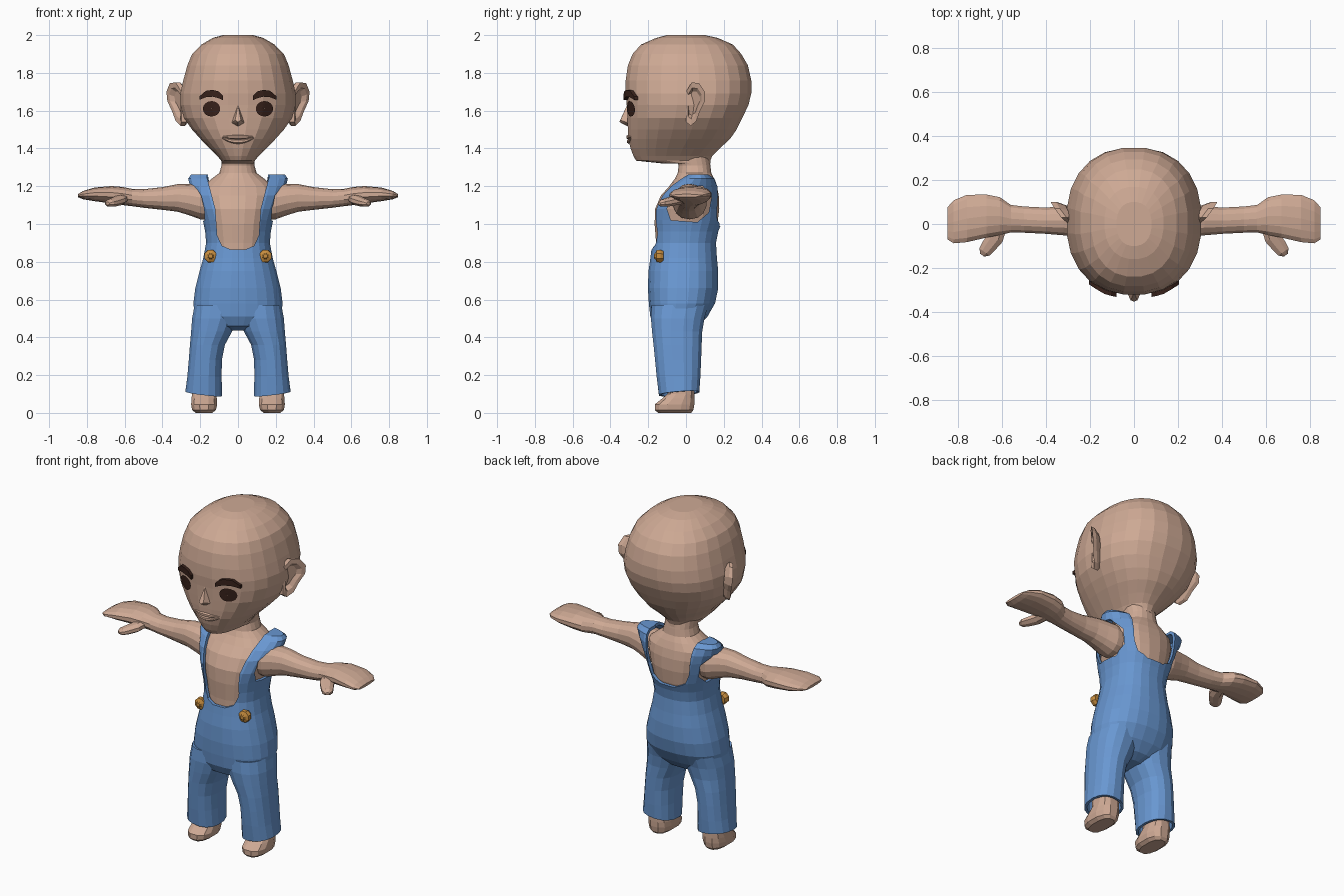
import bpy, bmesh, math
from mathutils import Vector
from mathutils.bvhtree import BVHTree

if "Cube" in bpy.data.objects:
    bpy.data.objects.remove(bpy.data.objects["Cube"])


def material(name, rgb):
    m = bpy.data.materials.new(name)
    m.diffuse_color = (*rgb, 1)
    m.use_nodes = True
    m.node_tree.nodes["Principled BSDF"].inputs["Base Color"].default_value = m.diffuse_color
    return m


SKIN = material("skin", (0.62, 0.40, 0.30))
DENIM = material("blue_denim", (0.14, 0.31, 0.64))
GOLD = material("gold", (0.58, 0.27, 0.05))
DARK = material("dark_brown", (0.04, 0.016, 0.011))


def finish(name, bm, mat):
    bmesh.ops.recalc_face_normals(bm, faces=bm.faces[:])
    me = bpy.data.meshes.new(name)
    bm.to_mesh(me)
    bm.free()
    ob = bpy.data.objects.new(name, me)
    bpy.context.collection.objects.link(ob)
    if mat:
        me.materials.append(mat)
    return ob


def ring(c, u, v, n=20, e=2.2):
    """Superellipse ring round c spanned by the half-axes u and v."""
    c, u, v = Vector(c), Vector(u), Vector(v)
    pts = []
    for i in range(n):
        a = 2 * math.pi * (i + 0.5) / n
        p, q = math.cos(a), math.sin(a)
        pts.append(c + u * math.copysign(abs(p) ** (2 / e), p)
                   + v * math.copysign(abs(q) ** (2 / e), q))
    return pts


def level(z, x0, x1, y0, y1, n=20, e=2.3):
    return ring(((x0 + x1) / 2, (y0 + y1) / 2, z),
                ((x1 - x0) / 2, 0, 0), (0, (y1 - y0) / 2, 0), n, e)


def loft(name, rings, mat, caps=True):
    bm = bmesh.new()
    rows = [[bm.verts.new(p) for p in r] for r in rings]
    for a, b in zip(rows, rows[1:]):
        for i in range(len(a)):
            j = (i + 1) % len(a)
            bm.faces.new((a[i], a[j], b[j], b[i]))
    if caps:
        bm.faces.new(rows[0])
        bm.faces.new(rows[-1])
    return finish(name, bm, mat)


def hull(name, pts, mat):
    bm = bmesh.new()
    for p in pts:
        bm.verts.new(p)
    bmesh.ops.convex_hull(bm, input=bm.verts[:])
    return finish(name, bm, mat)


def apply_mods(ob):
    dg = bpy.context.evaluated_depsgraph_get()
    me = bpy.data.meshes.new_from_object(ob.evaluated_get(dg))
    ob.modifiers.clear()
    ob.data = me


def solidify(ob, t, offset=-1):
    m = ob.modifiers.new("thickness", "SOLIDIFY")
    m.thickness, m.offset = t, offset
    apply_mods(ob)


def cut(ob, start, end):
    """Subtract the prism between two matching outlines."""
    cutter = loft("cutter", [start, end], None)
    m = ob.modifiers.new("cut", "BOOLEAN")
    m.operation, m.solver, m.object = "DIFFERENCE", "EXACT", cutter
    apply_mods(ob)
    bpy.data.objects.remove(cutter)


# Head: z, half width, front, back
head = loft("head", [level(z, -r, r, a, b, 24, 2.3) for z, r, a, b in [
    (1.32, .085, -.12, .13), (1.335, .09, -.265, .13), (1.36, .11, -.28, .14),
    (1.40, .15, -.295, .18), (1.45, .20, -.307, .235), (1.50, .245, -.31, .27),
    (1.56, .288, -.312, .30), (1.63, .308, -.316, .333), (1.69, .308, -.322, .348),
    (1.76, .292, -.322, .348), (1.84, .27, -.31, .33), (1.90, .245, -.285, .295),
    (1.95, .195, -.24, .25), (1.985, .135, -.16, .17), (2.0, .08, -.10, .10)]], SKIN)
tree = BVHTree.FromPolygons([v.co for v in head.data.vertices],
                            [p.vertices[:] for p in head.data.polygons])


def on_face(x, z, off):
    """Point on the front of the head, lifted off by a little."""
    hit = tree.ray_cast(Vector((x, -1, z)), Vector((0, 1, 0)))[0]
    return hit - Vector((0, off, 0))


# Neck and torso
loft("neck_and_torso", [level(z, -r, r, a, b) for z, r, a, b in [
    (.82, .145, -.16, .145), (.90, .15, -.16, .14), (1.0, .165, -.168, .168),
    (1.08, .185, -.165, .178), (1.15, .20, -.135, .175), (1.20, .19, -.09, .165),
    (1.24, .14, -.06, .15), (1.27, .10, -.045, .135), (1.31, .088, -.04, .13),
    (1.37, .09, -.06, .12)]], SKIN)

# Overalls: hollow shell, then neckline, back opening and armholes
shell = loft("overalls_body", [level(z, -r, r, a, b, 24) for z, r, a, b in [
    (.435, .06, -.10, .02), (.46, .16, -.165, .07), (.51, .23, -.19, .115),
    (.58, .238, -.198, .155), (.66, .228, -.203, .172), (.75, .205, -.20, .172),
    (.82, .185, -.19, .165), (.90, .17, -.18, .16), (.96, .175, -.183, .172),
    (1.02, .187, -.192, .195), (1.08, .207, -.185, .20), (1.15, .235, -.15, .197),
    (1.20, .255, -.10, .187), (1.24, .266, -.04, .165), (1.262, .25, 0, .13)]], DENIM)
solidify(shell, .018)
front_u = [(.165, 1.3), (.165, 1.25), (.12, 1.08), (.11, .94), (.085, .885), (.04, .865)]
back_u = [(.165, 1.3), (.15, 1.2), (.135, 1.08), (.11, 1.02), (.05, .99)]
for half, y0, y1 in ((front_u, -.5, .06), (back_u, .055, .5)):
    outline = half + [(-x, z) for x, z in reversed(half)]
    cut(shell, [(x, y0, z) for x, z in outline], [(x, y1, z) for x, z in outline])
armhole = [(-.10, 1.08), (-.08, 1.02), (.06, 1.01), (.12, 1.06),
           (.135, 1.14), (.09, 1.2), (-.02, 1.205), (-.085, 1.15)]
for s in (1, -1):
    cut(shell, [(s * .1, y, z) for y, z in armhole], [(s * .5, y, z) for y, z in armhole])

# Nose
hull("nose", [(0, -.312, 1.63), (.035, -.305, 1.535), (-.035, -.305, 1.535),
              (.015, -.347, 1.55), (-.015, -.347, 1.55), (0, -.353, 1.54),
              (0, -.305, 1.515)], SKIN)

# Lips: two tapering tubes
for name, z0, bend, r in (("upper_lip", 1.46, .25, .012), ("lower_lip", 1.437, 2.6, .013)):
    rows = []
    for i in range(9):
        x = -.085 + .17 * i / 8
        k = max(.15, 1 - (x / .09) ** 2)
        rows.append(ring(on_face(x, z0 + bend * x * x, 0), (0, r * k, 0), (0, 0, r * k), 6, 2))
    loft(name, rows, SKIN)

for s, side in ((1, "left"), (-1, "right")):
    # Trouser leg: z, inner, outer, front, back
    rows = [level(z, s * a, s * b, f, k, 16) for z, a, b, f, k in [
        (.105, .083, .28, -.145, .072), (.19, .085, .27, -.157, .078),
        (.28, .084, .262, -.166, .082), (.36, .068, .256, -.174, .085),
        (.43, .03, .25, -.182, .088), (.50, .0, .245, -.188, .10),
        (.57, .0, .232, -.185, .12)]]
    for p in rows[0]:
        p.z += .12 * (abs(p.x) - .18) + .08 * p.y
    solidify(loft(side + "_trouser_leg", rows, DENIM, False), .015)

    # Foot
    loft(side + "_foot", [level(z, s * a, s * b, f, k, 12, 2.5) for z, a, b, f, k in [
        (0, .135, .225, -.15, .03), (.015, .115, .245, -.168, .042),
        (.045, .108, .25, -.168, .047), (.075, .11, .248, -.13, .047),
        (.10, .115, .245, -.10, .046), (.2, .115, .24, -.10, .045)]], SKIN)

    # Arm and mitten hand: x, y centre, y radius, z centre, z radius
    loft(side + "_arm", [ring((s * x, y, z), (0, ry, 0), (0, 0, rz), 14)
                         for x, y, ry, z, rz in [
        (.12, .02, .085, 1.11, .085), (.2, .02, .09, 1.117, .092),
        (.26, .017, .078, 1.13, .083), (.32, .015, .068, 1.138, .073),
        (.4, .015, .061, 1.135, .06), (.5, .02, .061, 1.135, .049),
        (.56, .024, .064, 1.14, .046), (.61, .036, .088, 1.148, .048),
        (.67, .036, .10, 1.155, .046), (.76, .025, .11, 1.157, .036),
        (.82, .01, .10, 1.153, .022), (.848, .003, .075, 1.15, .008)]], SKIN)

    # Thumb
    loft(side + "_thumb", [ring((s * x, y, z), (s * r, r * .7, 0), (0, 0, r * .8), 8, 2)
                           for x, y, z, r in [
        (.615, -.01, 1.135, .035), (.63, -.06, 1.125, .034), (.66, -.10, 1.115, .03),
        (.68, -.127, 1.11, .025), (.69, -.142, 1.108, .01)]], SKIN)

    # Ear: tilted outline with a sunken bowl
    rim = [(0, 1.70), (.03, 1.75), (.07, 1.745), (.10, 1.70), (.10, 1.65),
           (.075, 1.60), (.055, 1.545), (.025, 1.52), (.0, 1.54), (.0, 1.62)]

    def ear_ring(scale, dx):
        return [(s * (.295 + .75 * (.04 + (y - .04) * scale) + dx + .1 * (z - 1.65) * (y > .02)),
                 .04 + (y - .04) * scale, 1.645 + (z - 1.645) * scale) for y, z in rim]
    loft(side + "_ear", [ear_ring(.75, -.05), ear_ring(1, -.02), ear_ring(1, .004),
                         ear_ring(.72, .002), ear_ring(.55, -.018)], SKIN)

    # Eye: thin disc laid on the face
    loft(side + "_eye", [[on_face(s * .14 + .046 * k * math.cos(a), 1.61 + .041 * k * math.sin(a), .008)
                          for a in [math.pi * i / 8 for i in range(16)]]
                         for k in (1, .66, .33, .04)], DARK, False)

    # Eyebrow: arched strip
    bm = bmesh.new()
    rows = []
    for x, z, h in ((.08, 1.668, .012), (.105, 1.685, .018), (.135, 1.692, .018),
                    (.17, 1.688, .017), (.205, 1.666, .009)):
        rows.append([bm.verts.new(on_face(s * x, z + d, .02)) for d in (-h, h)])
        rows[-1] += [bm.verts.new(on_face(s * x, z + d, -.004)) for d in (h, -h)]
    for a, b in zip(rows, rows[1:]):
        for i in range(4):
            bm.faces.new((a[i], a[i - 1], b[i - 1], b[i]))
    bm.faces.new(rows[0])
    bm.faces.new(rows[-1])
    finish(side + "_eyebrow", bm, DARK)

    # Button with a raised centre
    loft(side + "_button", [ring((s * .145, y, .83), (r, 0, 0), (0, 0, r), 8, 2)
                            for y, r in ((-.12, .028), (-.135, .036), (-.155, .034),
                                         (-.162, .018), (-.17, .012))], GOLD)
